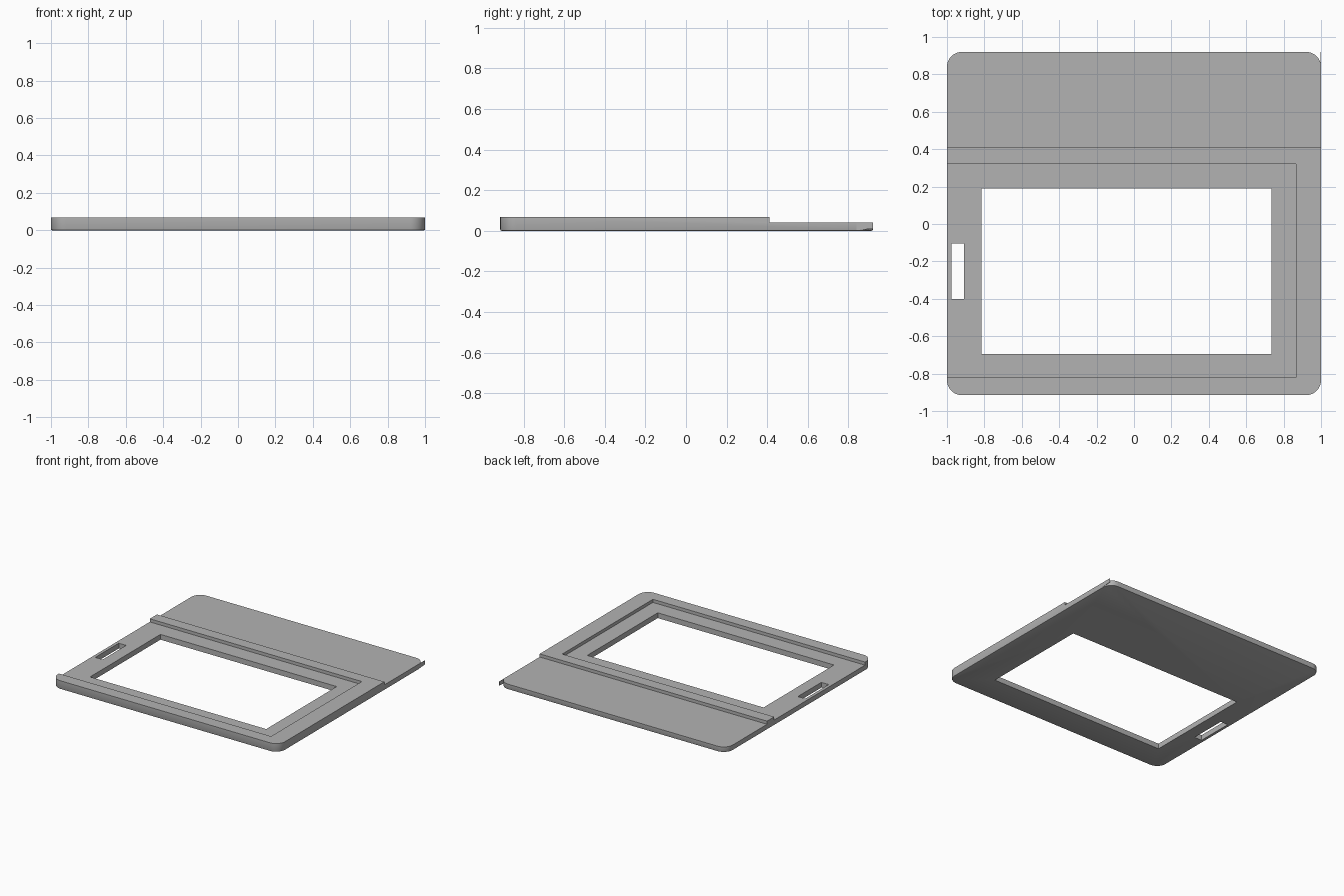
import bpy, bmesh, math
from mathutils import Vector

cube = bpy.data.objects.get("Cube")
if cube:
    bpy.data.objects.remove(cube, do_unlink=True)

BACK, FRONT = 0.92, -0.915
TOP, FLOOR = 0.067, 0.042
RADIUS, CHAMFER = 0.08, 0.006

grey = bpy.data.materials.new("plain grey")
grey.use_nodes = True
colour = (0.45, 0.45, 0.45, 1)
grey.diffuse_color = colour
grey.node_tree.nodes["Principled BSDF"].inputs["Base Color"].default_value = colour


def make_object(name, bm):
    bmesh.ops.recalc_face_normals(bm, faces=bm.faces)
    mesh = bpy.data.meshes.new(name)
    bm.to_mesh(mesh)
    bm.free()
    mesh.materials.append(grey)
    obj = bpy.data.objects.new(name, mesh)
    bpy.context.collection.objects.link(obj)
    return obj


def box(name, x0, x1, y0, y1, z0, z1):
    bm = bmesh.new()
    bmesh.ops.create_cube(bm, size=1)
    lo, hi = Vector((x0, y0, z0)), Vector((x1, y1, z1))
    for v in bm.verts:
        v.co = Vector([lo[i] if v.co[i] < 0 else hi[i] for i in range(3)])
    return make_object(name, bm)


def outline(inset):
    """Rounded rectangle, counter-clockwise, shrunk by inset."""
    points = []
    for quarter, (sx, y) in enumerate([(1, BACK - RADIUS), (-1, BACK - RADIUS),
                                       (-1, FRONT + RADIUS), (1, FRONT + RADIUS)]):
        for step in range(13):
            a = math.radians(quarter * 90 + step * 7.5)
            r = RADIUS - inset
            points.append((sx * (1 - RADIUS) + r * math.cos(a), y + r * math.sin(a)))
    return points


# Rounded slab with a softened lower rim
bm = bmesh.new()
rings = [[bm.verts.new((x, y, z)) for x, y in outline(inset)]
         for inset, z in [(CHAMFER, 0), (CHAMFER * 0.3, CHAMFER * 0.3), (0, CHAMFER), (0, TOP)]]
bm.faces.new(rings[0])
bm.faces.new(rings[-1])
for low, high in zip(rings, rings[1:]):
    for i in range(len(low)):
        j = (i + 1) % len(low)
        bm.faces.new((low[i], low[j], high[j], high[i]))
frame = make_object("cover_frame", bm)

# Lowered back shelf, open-sided recess, window and slot
cutters = [
    box("shelf_cutter", -1.2, 1.2, 0.41, 1.2, FLOOR, 0.2),
    box("recess_cutter", -1.2, 0.865, -0.82, 0.32, FLOOR, 0.2),
    box("window_cutter", -0.815, 0.735, -0.695, 0.19, -0.1, 0.2),
    box("slot_cutter", -0.975, -0.91, -0.4, -0.105, -0.1, 0.2),
]
for cutter in cutters:
    cutter.hide_render = True
    mod = frame.modifiers.new(cutter.name, 'BOOLEAN')
    mod.operation = 'DIFFERENCE'
    mod.solver = 'EXACT'
    mod.object = cutter

# Bake the cuts and remove the cutters
bpy.context.view_layer.update()
evaluated = frame.evaluated_get(bpy.context.evaluated_depsgraph_get())
baked = bpy.data.meshes.new_from_object(evaluated)
frame.modifiers.clear()
frame.data = baked
for cutter in cutters:
    bpy.data.objects.remove(cutter, do_unlink=True)

bpy.ops.object.select_all(action='DESELECT')
frame.select_set(True)
bpy.context.view_layer.objects.active = frame
bpy.ops.object.shade_smooth_by_angle(angle=math.radians(30))

# Thin side wall running straight past the rounded back left corner
bm = bmesh.new()
profile = [(BACK - RADIUS, 0.004), (BACK, 0.01), (BACK, FLOOR), (BACK - RADIUS, FLOOR)]
face = bm.faces.new([bm.verts.new((1, y, z)) for y, z in profile])
extruded = bmesh.ops.extrude_face_region(bm, geom=[face])
for v in extruded["geom"]:
    if isinstance(v, bmesh.types.BMVert):
        v.co.x -= 0.002
make_object("corner_side_wall", bm)
